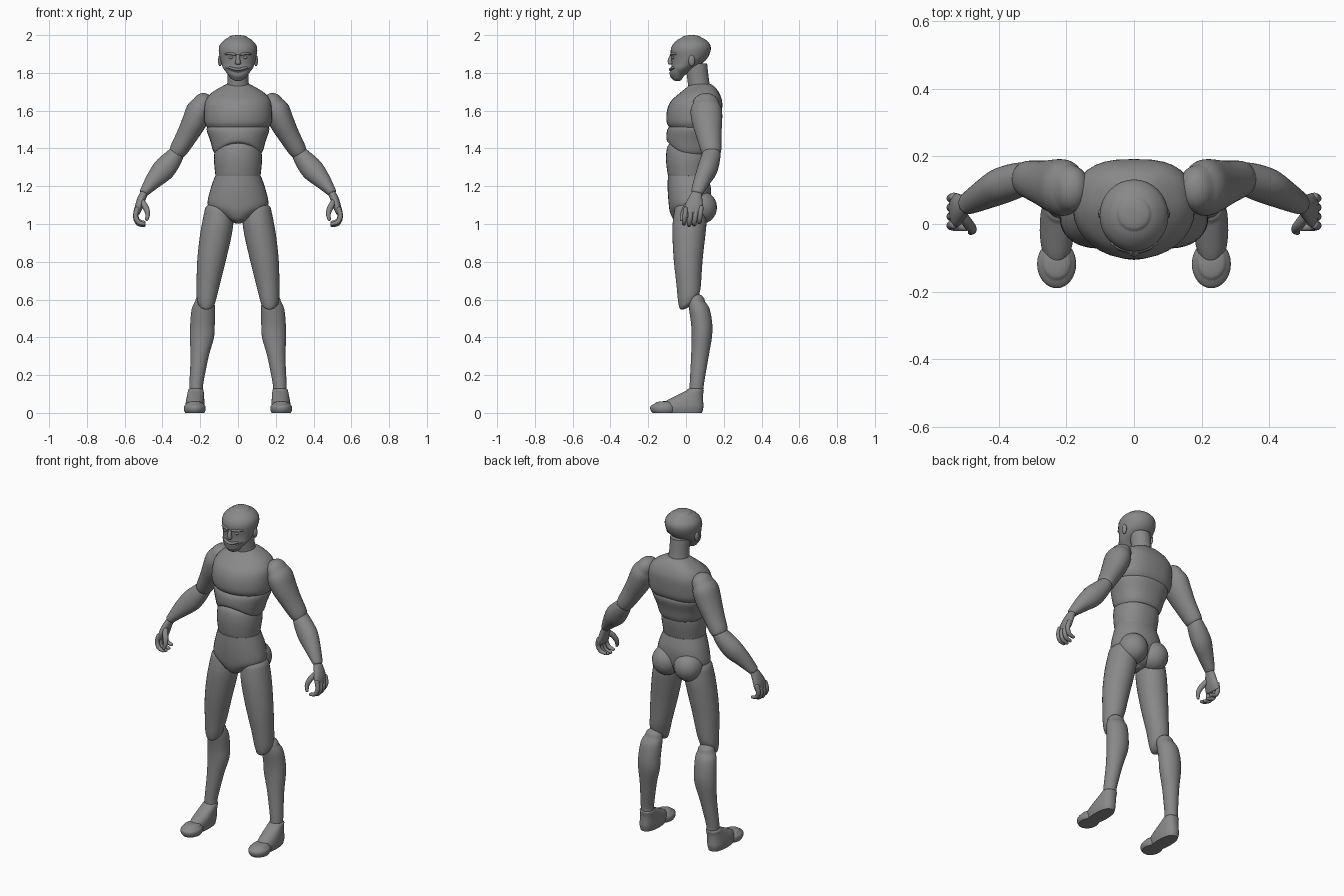
import bpy, bmesh, math
from mathutils import Vector

grey = bpy.data.materials.new("mannequin grey")
grey.diffuse_color = (0.25, 0.25, 0.25, 1)
N = 32       # points around each ring
STEPS = 4    # rings between two given sections


def finish(name, bm, mirror):
    bmesh.ops.recalc_face_normals(bm, faces=bm.faces)
    me = bpy.data.meshes.new(name)
    bm.to_mesh(me)
    bm.free()
    for p in me.polygons:
        p.use_smooth = True
    me.set_sharp_from_angle(angle=math.radians(45))
    me.materials.append(grey)
    ob = bpy.data.objects.new(name, me)
    bpy.context.collection.objects.link(ob)
    if mirror:
        ob.modifiers.new("mirror", 'MIRROR').use_mirror_merge = False
    return ob


def spline(secs):
    """Catmull-Rom through the sections."""
    s = [secs[0]] + secs + [secs[-1]]
    out = []
    for i in range(1, len(s) - 2):
        for k in range(STEPS):
            t = k / STEPS
            out.append([0.5 * (2 * b + (c - a) * t + (2 * a - 5 * b + 4 * c - d) * t * t
                               + (3 * b - a - 3 * c + d) * t ** 3)
                        for a, b, c, d in zip(*s[i - 1:i + 3])])
    return out + [list(secs[-1])]


def loft(name, secs, dome=(0, 0), level=False, mirror=False, back=2.0, warp=None, n=N):
    """Skin oval rings (x, y, z, side radius, depth radius) and round off both ends."""
    pts = spline(secs)
    cs = [Vector(p[:3]) for p in pts]
    rings = []
    for i, p in enumerate(pts):
        t = Vector((0, 0, 1)) if level else \
            (cs[min(i + 1, len(cs) - 1)] - cs[max(i - 1, 0)]).normalized()
        b = Vector((0, 1, 0))
        b = (b - t * b.dot(t)).normalized()
        rings.append((cs[i], b.cross(t), b, t, p[3], p[4]))

    def cap(r, h):
        c, a, b, t, ra, rb = r
        angles = [k / 5 * math.pi / 2 for k in range(1, 5)]
        return [(c + t * h * math.sin(w), a, b, t, ra * math.cos(w), rb * math.cos(w))
                for w in angles]

    tips = (cs[0] - rings[0][3] * dome[0], cs[-1] + rings[-1][3] * dome[1])
    if dome[0]:
        rings = cap(rings[0], -dome[0])[::-1] + rings
    if dome[1]:
        rings = rings + cap(rings[-1], dome[1])
    bm = bmesh.new()
    rows = []
    for c, a, b, t, ra, rb in rings:
        row = []
        for k in range(n):
            u, v = math.cos(2 * math.pi * k / n), math.sin(2 * math.pi * k / n)
            e = 2 / back if v > 0 else 1
            u = math.copysign(abs(u) ** e, u)
            v = math.copysign(abs(v) ** e, v)
            row.append(bm.verts.new(c + a * ra * u + b * rb * v))
        rows.append(row)
    for r, q in zip(rows, rows[1:]):
        for k in range(n):
            bm.faces.new((r[k], r[(k + 1) % n], q[(k + 1) % n], q[k]))
    for row, tip in ((rows[0], tips[0]), (rows[-1], tips[1])):
        v = bm.verts.new(tip)
        for k in range(n):
            bm.faces.new((row[k], row[(k + 1) % n], v))
    if warp:
        for v in bm.verts:
            v.co.z += warp(*v.co)
    return finish(name, bm, mirror)


def stack(name, secs, **kw):
    """Level rings given as (z, centre x, half width, front y, back y)."""
    return loft(name, [(x, (f + k) / 2, z, r, (k - f) / 2) for z, x, r, f, k in secs],
                level=True, **kw)


def ball(name, pos, size, mirror=True):
    bm = bmesh.new()
    bmesh.ops.create_uvsphere(bm, u_segments=24, v_segments=14, radius=1)
    for v in bm.verts:
        v.co = Vector(pos) + v.co * Vector(size)
    return finish(name, bm, mirror)


# Head, jaw and neck
stack("head", [(1.785, 0, .045, -.066, -.01), (1.82, 0, .076, -.076, .035),
               (1.85, 0, .088, -.076, .085), (1.88, 0, .096, -.078, .115),
               (1.92, 0, .102, -.081, .131), (1.95, 0, .095, -.07, .127),
               (1.975, 0, .072, -.045, .105), (1.988, 0, .05, -.02, .08)], dome=(.01, .012))
stack("jaw", [(1.765, 0, .042, -.07, -.02), (1.782, 0, .06, -.084, 0),
              (1.803, 0, .071, -.087, .02)], dome=(.008, .006),
      warp=lambda x, y, z: 6 * x * x + max(0, y + .03) * .5)
stack("neck", [(1.70, 0, .062, .015, .135), (1.76, 0, .056, .008, .122),
               (1.85, 0, .056, -.005, .112)])

# Facial features
loft("nose", [(0, -.074, 1.893, .009, .01), (0, -.082, 1.868, .012, .014),
              (0, -.083, 1.85, .016, .013)], dome=(.005, .006), n=16)
ball("eye", (.036, -.067, 1.882), (.014, .009, .008))
loft("brow", [(.015, -.077, 1.896, .007, .008), (.04, -.07, 1.903, .007, .008),
              (.066, -.054, 1.899, .005, .007)], dome=(.004, .004), mirror=True, n=12)
loft("upper_lip", [(-.045, -.07, 1.828, .006, .008), (0, -.083, 1.818, .008, .008),
                   (.045, -.07, 1.828, .006, .008)], dome=(.005, .005), n=12)
ball("ear", (.095, .03, 1.865), (.011, .017, .03))

# Torso
stack("chest", [(1.51, 0, .163, -.088, .17), (1.54, 0, .178, -.103, .184),
                (1.60, 0, .180, -.101, .191), (1.65, 0, .173, -.08, .191),
                (1.69, 0, .145, -.037, .178), (1.72, 0, .10, 0, .158),
                (1.738, 0, .066, .02, .137)], dome=(.01, .005), back=2.7)


def rib_arch(x, y, z):
    side = max(0, 1 - (x / .13) ** 2)
    return .06 * side * min(1, max(0, (.03 - y) / .1)) * min(1, max(0, (1.5 - z) / .13))


stack("ribs", [(1.37, 0, .122, -.092, .138), (1.39, 0, .133, -.101, .147),
               (1.44, 0, .147, -.104, .158), (1.50, 0, .166, -.098, .176),
               (1.53, 0, .155, -.075, .165)], dome=(.008, .01), back=2.4, warp=rib_arch)
stack("abdomen", [(1.24, 0, .117, -.09, .11), (1.27, 0, .121, -.098, .117),
                  (1.34, 0, .127, -.106, .13), (1.40, 0, .121, -.101, .132),
                  (1.43, 0, .10, -.085, .12)], dome=(.005, .01), back=2.3)
stack("pelvis", [(1.01, 0, .025, -.045, .06), (1.025, 0, .06, -.067, .09),
                 (1.06, 0, .115, -.084, .115), (1.10, 0, .160, -.091, .128),
                 (1.18, 0, .147, -.097, .133), (1.255, 0, .121, -.096, .116)],
      dome=(.008, .005), back=2.2)
ball("buttock", (.073, .078, 1.088), (.083, .086, .088))

# Legs
stack("thigh", [(.60, .167, .049, -.036, .072), (.64, .163, .057, -.045, .077),
                (.80, .141, .075, -.064, .087), (.92, .121, .083, -.071, .1),
                (1.0, .108, .083, -.071, .108), (1.07, .101, .076, -.062, .105)],
      dome=(.036, .05), mirror=True,
      warp=lambda x, y, z: (y - .02) * .7 * min(1, max(0, (.68 - z) / .08)))
stack("shin", [(.13, .221, .036, .018, .094), (.16, .22, .037, .02, .096),
               (.30, .203, .048, .027, .12), (.40, .191, .064, .03, .137),
               (.47, .188, .065, .027, .139), (.55, .183, .062, .016, .125),
               (.59, .177, .05, .012, .1)], dome=(.012, .04), mirror=True)

# Feet
stack("foot", [(0, .229, .044, -.12, .085), (.03, .229, .05, -.13, .092),
               (.06, .227, .049, -.11, .091), (.09, .225, .045, -.055, .09),
               (.12, .223, .041, .005, .094)], dome=(0, .014), mirror=True, back=2.5)
stack("toes", [(0, .229, .05, -.178, -.055), (.015, .229, .057, -.188, -.048),
               (.035, .229, .056, -.188, -.048), (.05, .229, .043, -.165, -.06)],
      dome=(0, .012), mirror=True)

# Arms
loft("upper_arm", [(.188, .105, 1.635, .054, .07), (.207, .107, 1.60, .067, .083),
                   (.232, .112, 1.54, .065, .08), (.272, .122, 1.465, .056, .066),
                   (.310, .132, 1.40, .049, .056), (.322, .135, 1.38, .044, .051)],
     dome=(.06, .02), mirror=True)
loft("forearm", [(.325, .136, 1.375, .042, .047), (.350, .128, 1.34, .052, .052),
                 (.395, .112, 1.287, .060, .053), (.445, .086, 1.232, .046, .044),
                 (.487, .064, 1.18, .029, .035), (.495, .06, 1.167, .026, .031)],
     dome=(.03, .012), mirror=True)

# Hands
loft("palm", [(.497, .058, 1.163, .02, .027), (.512, .05, 1.13, .022, .038),
              (.525, .042, 1.09, .021, .05), (.533, .04, 1.06, .015, .049)],
     dome=(.01, .01), mirror=True)
for i, name in enumerate(("index", "middle", "ring", "little")):
    y = -.001 + .027 * i
    lift = (.008, 0, .003, .015)[i]
    loft(name + "_finger", [(.533, y, 1.075 + lift, .013, .013), (.542, y - .004, 1.035 + lift, .013, .013),
                            (.528, y - .008, 1.002 + lift, .012, .012),
                            (.498, y - .010, .993 + lift, .009, .01)],
         dome=(.008, .009), mirror=True, n=12)
loft("thumb", [(.512, .03, 1.125, .014, .016), (.490, 0, 1.09, .016, .016),
               (.478, -.016, 1.055, .013, .013), (.483, -.024, 1.025, .009, .009)],
     dome=(.008, .009), mirror=True, n=12)
